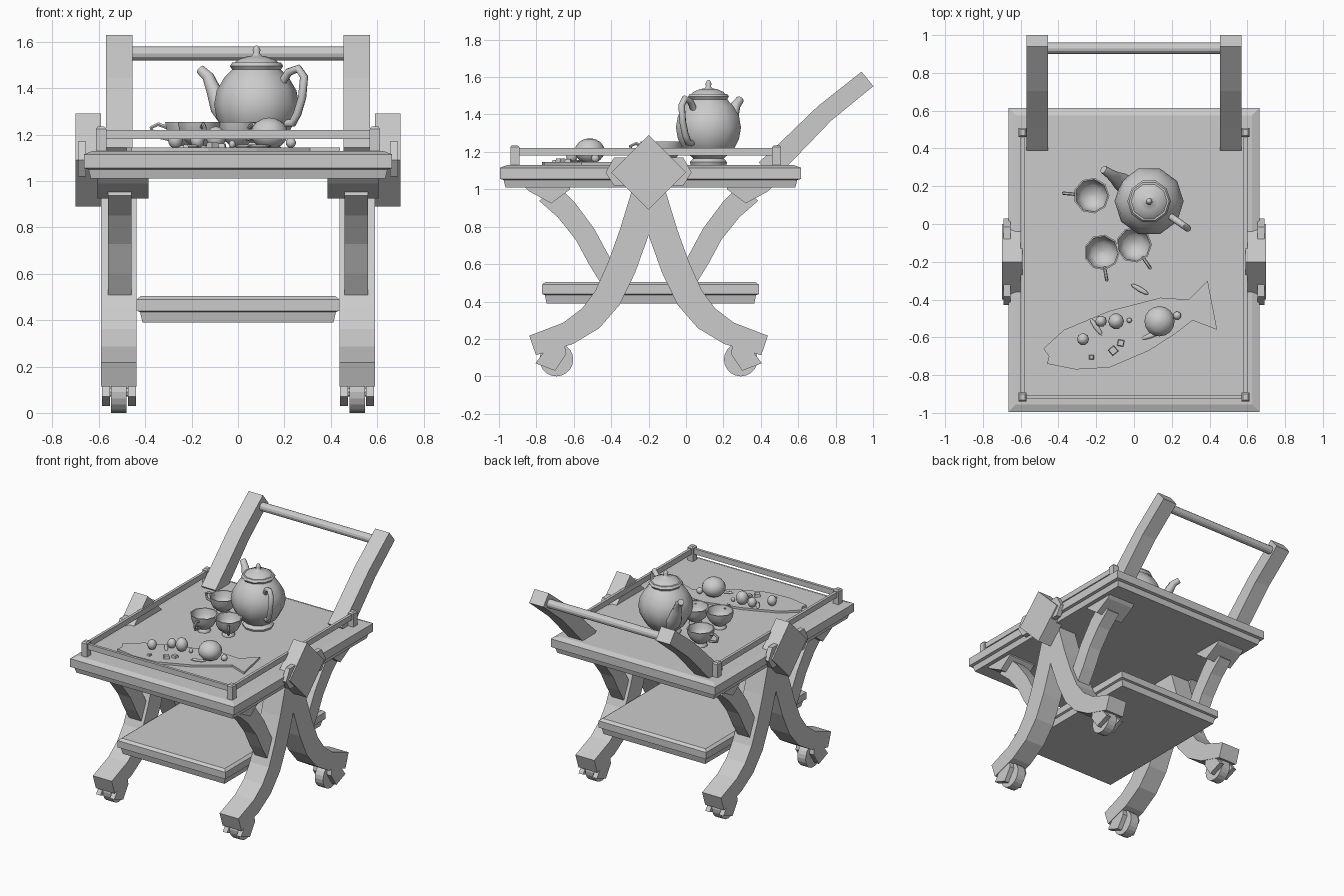
import bpy, bmesh, math
from mathutils import Vector

cube = bpy.data.objects.get("Cube")
if cube:
    bpy.data.objects.remove(cube)

grey = bpy.data.materials.new("plain grey")
grey.use_nodes = True
COLOUR = (0.6, 0.6, 0.6, 1)
grey.diffuse_color = COLOUR
grey.node_tree.nodes["Principled BSDF"].inputs["Base Color"].default_value = COLOUR

MID = -0.2      # y of the plane the legs mirror across
TOP = 1.13      # height of the tray surface


def loft(name, rings, origin=(0, 0, 0), mirror="", smooth=False):
    """Skin a list of equal point rings and cap both ends."""
    bm = bmesh.new()
    loops = [[bm.verts.new(p) for p in ring] for ring in rings]
    n = len(loops[0])
    for a, b in zip(loops, loops[1:]):
        for i in range(n):
            j = (i + 1) % n
            bm.faces.new((a[i], a[j], b[j], b[i]))
    bm.faces.new(loops[0][::-1])
    bm.faces.new(loops[-1])
    bmesh.ops.recalc_face_normals(bm, faces=bm.faces)
    mesh = bpy.data.meshes.new(name)
    bm.to_mesh(mesh)
    bm.free()
    mesh.materials.append(grey)
    ob = bpy.data.objects.new(name, mesh)
    bpy.context.collection.objects.link(ob)
    ob.location = origin
    if mirror:
        mod = ob.modifiers.new("Mirror", "MIRROR")
        mod.use_axis = ["X" in mirror, "Y" in mirror, False]
        mod.use_mirror_merge = False
    if smooth:
        bpy.ops.object.select_all(action="DESELECT")
        ob.select_set(True)
        bpy.context.view_layer.objects.active = ob
        bpy.ops.object.shade_smooth_by_angle(angle=math.radians(50))
    return ob


def slab(name, hx, hy, levels, origin, mirror=""):
    """Rectangular moulding: levels are (inset, z)."""
    rings = [[(sx * (hx - d), sy * (hy - d), z)
              for sx, sy in ((-1, -1), (1, -1), (1, 1), (-1, 1))] for d, z in levels]
    return loft(name, rings, origin, mirror)


def prism(name, outline, x0, x1, y=0, mirror="X"):
    """Side outline in (y, z) extruded from x0 to x1."""
    return loft(name, [[(x, a, b) for a, b in outline] for x in (x0, x1)], (0, y, 0), mirror)


def ribbon(path, widths):
    """Side outline of a bent board following a centre line."""
    pts = [Vector(p) for p in path]
    left, right = [], []
    for i, p in enumerate(pts):
        t = (pts[min(i + 1, len(pts) - 1)] - pts[max(i - 1, 0)]).normalized()
        n = Vector((-t.y, t.x)) * widths[i] / 2
        left.append(p + n)
        right.append(p - n)
    return left + right[::-1]


def lathe(name, profile, origin, sides=10, smooth=True):
    """Turned shape: profile is (radius, z)."""
    rings = [[(r * math.cos(k * math.tau / sides), r * math.sin(k * math.tau / sides), z)
              for k in range(sides)] for r, z in profile]
    return loft(name, rings, origin, smooth=smooth)


def ball(name, r, origin, stretch=1.0, sides=12):
    steps = 8
    prof = [(max(r * math.sin(math.pi * k / steps), 0.001),
             -r * stretch * math.cos(math.pi * k / steps)) for k in range(steps + 1)]
    return lathe(name, prof, origin, sides)


def tube(name, path, radii, origin, angle, sides=8):
    """Round tube in the vertical plane at the given angle; path is (distance, z)."""
    d = Vector((math.cos(angle), math.sin(angle), 0))
    side = Vector((-d.y, d.x, 0))
    pts = [d * a + Vector((0, 0, b)) for a, b in path]
    rings = []
    for i, p in enumerate(pts):
        t = (pts[min(i + 1, len(pts) - 1)] - pts[max(i - 1, 0)]).normalized()
        n = t.cross(side)
        rings.append([p + radii[i] * (side * math.cos(k * math.tau / sides)
                                      + n * math.sin(k * math.tau / sides)) for k in range(sides)])
    return loft(name, rings, origin, smooth=True)


def disc(cy, cz, r, sides=20):
    return [(cy + r * math.cos(k * math.tau / sides), cz + r * math.sin(k * math.tau / sides))
            for k in range(sides)]


# Tray top and lower shelf
slab("tray", 0.665, 0.805,
     [(0.03, 1.01), (0.02, 1.05), (0, 1.055), (0, 1.115), (0.04, TOP)], (0, -0.19, 0))
slab("lower_shelf", 0.437, 0.58,
     [(0.025, 0.39), (0.015, 0.435), (0, 0.44), (0, 0.49), (0.02, 0.505)], (0, -0.19, 0))

# Curved crossing legs, braces and brace caps
leg_path = [(0.0, 1.03), (0.08, 0.76), (0.145, 0.58), (0.22, 0.42), (0.31, 0.31), (0.43, 0.23), (0.62, 0.165)]
prism("legs", ribbon(leg_path, [0.15, 0.155, 0.155, 0.15, 0.14, 0.125, 0.11]), 0.437, 0.59, MID, "XY")
brace_path = [(0.54, 0.985), (0.44, 0.89), (0.34, 0.76), (0.27, 0.63), (0.18, 0.48)]
prism("braces", ribbon(brace_path, [0.13, 0.12, 0.115, 0.115, 0.11]), 0.46, 0.56, MID, "XY")
prism("brace_caps", [(0.67, 1.02), (0.64, 0.99), (0.52, 0.925), (0.42, 1.0), (0.42, 1.02)],
      0.385, 0.605, MID, "XY")

# Diamond blocks and pointed plates at the sides
prism("diamond_blocks", [(0.2, 1.09), (0, 1.29), (-0.2, 1.09), (0, 0.89)], 0.59, 0.7, MID)
prism("pointed_plates", [(0.23, 1.09), (0.185, 1.17), (-0.185, 1.17), (-0.23, 1.09),
                         (-0.185, 1.02), (0.185, 1.02)], 0.655, 0.69, MID)

# Casters: wheel, axle and two fork cheeks at each foot
prism("wheels", disc(0.493, 0.09, 0.09), 0.48, 0.547, MID, "XY")
prism("axles", disc(0.493, 0.09, 0.02, 8), 0.45, 0.58, MID, "XY")
cheek = [(0.45, 0.17), (0.56, 0.13), (0.605, 0.07), (0.5, 0.03), (0.44, 0.12)]
for label, a, b in (("inner", 0.44, 0.475), ("outer", 0.552, 0.587)):
    prism(label + "_fork_cheeks", cheek, a, b, MID, "XY")

# Push handle
post_path = [(0.43, 1.1), (0.55, 1.215), (0.74, 1.405), (0.97, 1.59)]
prism("handle_posts", ribbon(post_path, [0.12, 0.115, 0.105, 0.1]), 0.455, 0.57)
prism("handle_rod", disc(0.93, 1.55, 0.03, 12), -0.47, 0.47, 0, "")

# Gallery rail round three sides of the tray
for label, y in (("front", -0.915), ("rear", 0.485)):
    slab(label + "_rail_posts", 0.022, 0.024, [(0, 1.12), (0, 1.225), (0.008, 1.235)], (0.59, y, 0))
    slab(label + "_rail_posts_right", 0.022, 0.024, [(0, 1.12), (0, 1.225), (0.008, 1.235)], (-0.59, y, 0))
prism("side_rails", [(-0.91, 1.18), (0.48, 1.18), (0.48, 1.22), (-0.91, 1.22)], 0.58, 0.6)
prism("front_rail", [(-0.925, 1.18), (-0.905, 1.18), (-0.905, 1.22), (-0.925, 1.22)], -0.59, 0.59, 0, "")

# Teapot
pot = (0.08, 0.12, TOP)
lathe("teapot_body", [(0.1, 0), (0.105, 0.015), (0.085, 0.035), (0.14, 0.08), (0.172, 0.14), (0.183, 0.2),
                      (0.172, 0.26), (0.14, 0.315), (0.105, 0.35), (0.115, 0.365), (0.105, 0.38)], pot)
lathe("teapot_lid", [(0.1, 0.375), (0.085, 0.39), (0.05, 0.405), (0.022, 0.41), (0.014, 0.42),
                     (0.017, 0.435), (0.01, 0.45), (0.002, 0.455)], pot)
spout_angle = math.radians(145)
tube("teapot_spout", [(0.12, 0.13), (0.19, 0.19), (0.225, 0.26), (0.255, 0.32), (0.295, 0.35)],
     [0.06, 0.047, 0.033, 0.026, 0.022], pot, spout_angle)
tube("teapot_handle", [(0.13, 0.29), (0.17, 0.34), (0.22, 0.355), (0.25, 0.32), (0.24, 0.23),
                       (0.215, 0.16), (0.19, 0.12), (0.15, 0.12)],
     [0.018] * 8, pot, spout_angle + math.pi)

# Cups with loop handles
cup_profile = [(0.045, 0), (0.045, 0.01), (0.035, 0.022), (0.07, 0.05), (0.088, 0.085), (0.095, 0.125),
               (0.087, 0.125), (0.078, 0.085), (0.055, 0.05), (0.002, 0.04)]
for i, (x, y, turn) in enumerate(((-0.225, 0.15, 175), (-0.17, -0.15, -80), (0.0, -0.11, -55))):
    lathe(f"cup_{i + 1}", cup_profile, (x, y, TOP), 9)
    tube(f"cup_handle_{i + 1}", [(0.08, 0.1), (0.12, 0.115), (0.15, 0.1), (0.14, 0.065), (0.075, 0.05)],
         [0.009] * 5, (x, y, TOP), math.radians(turn), 6)

# Fish-shaped serving board
fish = [(0.29, -0.4), (0.14, -0.39), (-0.13, -0.46), (-0.37, -0.56), (-0.48, -0.66), (-0.45, -0.7),
        (-0.46, -0.74), (-0.31, -0.77), (-0.13, -0.76), (0.08, -0.67), (0.22, -0.58), (0.31, -0.51),
        (0.44, -0.56), (0.39, -0.3)]
loft("fish_board", [[(x, y, z) for x, y in fish] for z in (TOP - 0.005, TOP + 0.015)])

# Fruit, sweets, leaves and crumbs
BOARD = TOP + 0.015
ball("large_fruit", 0.08, (0.135, -0.515, BOARD + 0.06), 0.85, 16)
ball("fruit_bud", 0.022, (0.228, -0.485, BOARD + 0.02))
for i, (x, y, r) in enumerate(((-0.095, -0.515, 0.042), (-0.175, -0.515, 0.03),
                               (-0.27, -0.61, 0.032), (-0.025, -0.51, 0.014))):
    ball(f"sweet_{i + 1}", r, (x, y, BOARD + r), 1.15, 10)
for i, (x, y, turn) in enumerate(((0.03, -0.345, -30), (-0.2, -0.545, -55), (0.09, -0.59, 20))):
    leaf = ball(f"leaf_{i + 1}", 0.055, (x, y, BOARD + 0.005), 0.15, 8)
    leaf.scale.y = 0.25
    leaf.rotation_euler.z = math.radians(turn)
for i, (x, y, s) in enumerate(((-0.225, -0.705, 0.012), (-0.11, -0.67, 0.02), (-0.07, -0.63, 0.017))):
    crumb = slab(f"crumb_{i + 1}", s, s, [(0, 0), (0.003, s)], (x, y, BOARD))
    crumb.rotation_euler.z = i * 0.7
